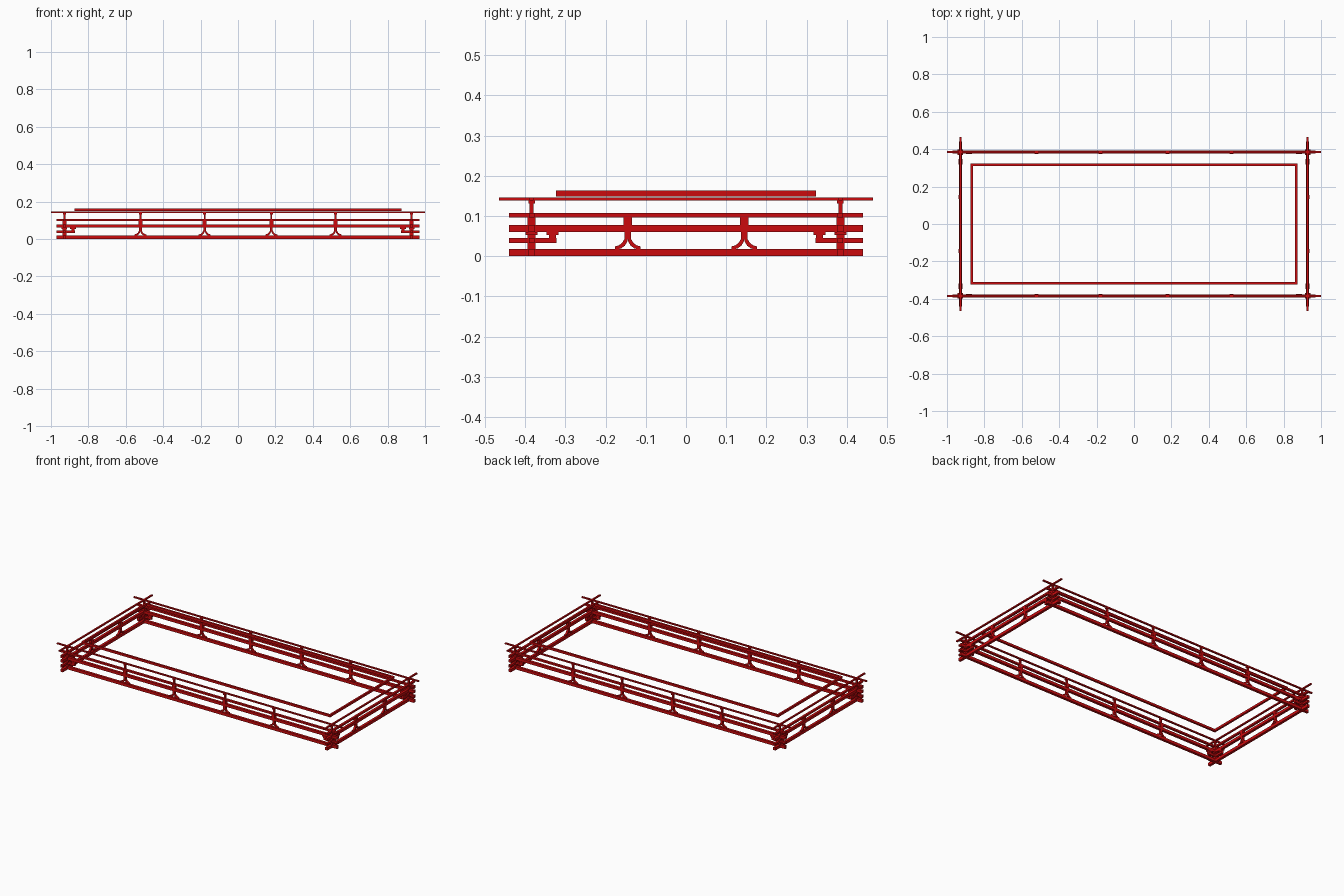
import bpy
import bmesh
from mathutils import Matrix, Vector

cube = bpy.data.objects.get("Cube")
if cube:
    bpy.data.objects.remove(cube, do_unlink=True)

red = bpy.data.materials.new("lacquer_red")
red.use_nodes = True
red.diffuse_color = (0.6, 0.003, 0.004, 1)
red.node_tree.nodes["Principled BSDF"].inputs["Base Color"].default_value = red.diffuse_color

X, Y = 0.928, 0.384          # rail lines of the railing
SIDES = (-1, 1)


def finish(name, bm):
    bmesh.ops.recalc_face_normals(bm, faces=bm.faces)
    mesh = bpy.data.meshes.new(name)
    bm.to_mesh(mesh)
    bm.free()
    mesh.materials.append(red)
    obj = bpy.data.objects.new(name, mesh)
    bpy.context.collection.objects.link(obj)
    return obj


def add_box(bm, center, size):
    m = Matrix.Translation(center) @ Matrix.Diagonal((*size, 1))
    bmesh.ops.create_cube(bm, size=1, matrix=m)


def along(axis, a, across, z):
    """Point at distance a along a rail that runs in x or y."""
    return Vector((a, across, z)) if axis == "x" else Vector((across, a, z))


def add_bar(bm, axis, a0, a1, across, z0, z1, width):
    size = along(axis, abs(a1 - a0), width, z1 - z0)
    add_box(bm, along(axis, (a0 + a1) / 2, across, (z0 + z1) / 2), size)


def frame(name, half_x, half_y, line_x, line_y, z0, z1, width):
    """Four crossing bars around the rectangle."""
    bm = bmesh.new()
    for s in SIDES:
        add_bar(bm, "x", -half_x, half_x, s * line_y, z0, z1, width)
        add_bar(bm, "y", -half_y, half_y, s * line_x, z0, z1, width)
    finish(name, bm)


# Horizontal rails
frame("ground_beam", 0.97, 0.44, X, Y, 0, 0.018, 0.016)
frame("middle_beam", 0.97, 0.44, X, Y, 0.06, 0.077, 0.016)
frame("upper_beam", 0.97, 0.44, X, Y, 0.096, 0.107, 0.014)
frame("hand_rail", 1.0, 0.465, X, Y, 0.138, 0.146, 0.01)
frame("inner_top_ring", 0.873, 0.323, 0.867, 0.317, 0.149, 0.163, 0.012)

# Corner posts
bm = bmesh.new()
for sx in SIDES:
    for sy in SIDES:
        for z0, z1, w in ((0, 0.107, 0.02), (0.053, 0.06, 0.03),
                          (0.107, 0.138, 0.01), (0.131, 0.138, 0.016)):
            add_bar(bm, "x", sx * X - w / 2, sx * X + w / 2, sy * Y, z0, z1, w)
finish("corner_posts", bm)

# Bracket arms with bearing blocks beside every corner
bm = bmesh.new()
for axis, tip, inner, line in (("x", 0.97, 0.872, Y), ("y", 0.44, 0.322, X)):
    for s in SIDES:
        for t in SIDES:
            block = inner + 0.01
            add_bar(bm, axis, s * tip, s * inner, t * line, 0.033, 0.045, 0.014)
            for z0, z1, w in ((0.045, 0.055, 0.018), (0.053, 0.06, 0.03)):
                add_bar(bm, axis, s * block - w / 2, s * block + w / 2,
                        t * line, z0, z1, min(w, 0.02))
finish("bracket_arms", bm)


def add_leg(bm, axis, a, across, side):
    """Flared curved leg, swept as a strip of solid segments."""
    outer = [(0.006, 0.054), (0.008, 0.043), (0.014, 0.033),
             (0.022, 0.027), (0.032, 0.024)]
    inner = [(-0.001, 0.046), (0.001, 0.037), (0.007, 0.026),
             (0.017, 0.019), (0.032, 0.016)]
    rows = []
    for o, i in zip(outer, inner):
        rows.append([bm.verts.new(along(axis, a + side * d, across + k, z))
                     for (d, z), k in ((o, -0.006), (o, 0.006), (i, 0.006), (i, -0.006))])
    for r, q in zip(rows, rows[1:]):
        for n in range(4):
            m = (n + 1) % 4
            bm.faces.new((r[n], r[m], q[m], q[n]))
    bm.faces.new(rows[0])
    bm.faces.new(rows[-1])


# Intermediate struts; the long sides also carry the hand rail
struts = bmesh.new()
legs = bmesh.new()
for axis, spots, line in (("x", (0.178, 0.522), Y), ("y", (0.145,), X)):
    parts = [(0.077, 0.102, 0.021), (0.045, 0.06, 0.015)]
    if axis == "x":
        parts += [(0.102, 0.138, 0.01), (0.131, 0.138, 0.016)]
    for spot in spots:
        for s in SIDES:
            for t in SIDES:
                a = s * spot
                for z0, z1, w in parts:
                    add_bar(struts, axis, a - w / 2, a + w / 2, t * line,
                            z0, z1, min(w, 0.018))
                for side in SIDES:
                    add_leg(legs, axis, a, t * line, side)
finish("struts", struts)
finish("flared_legs", legs)
